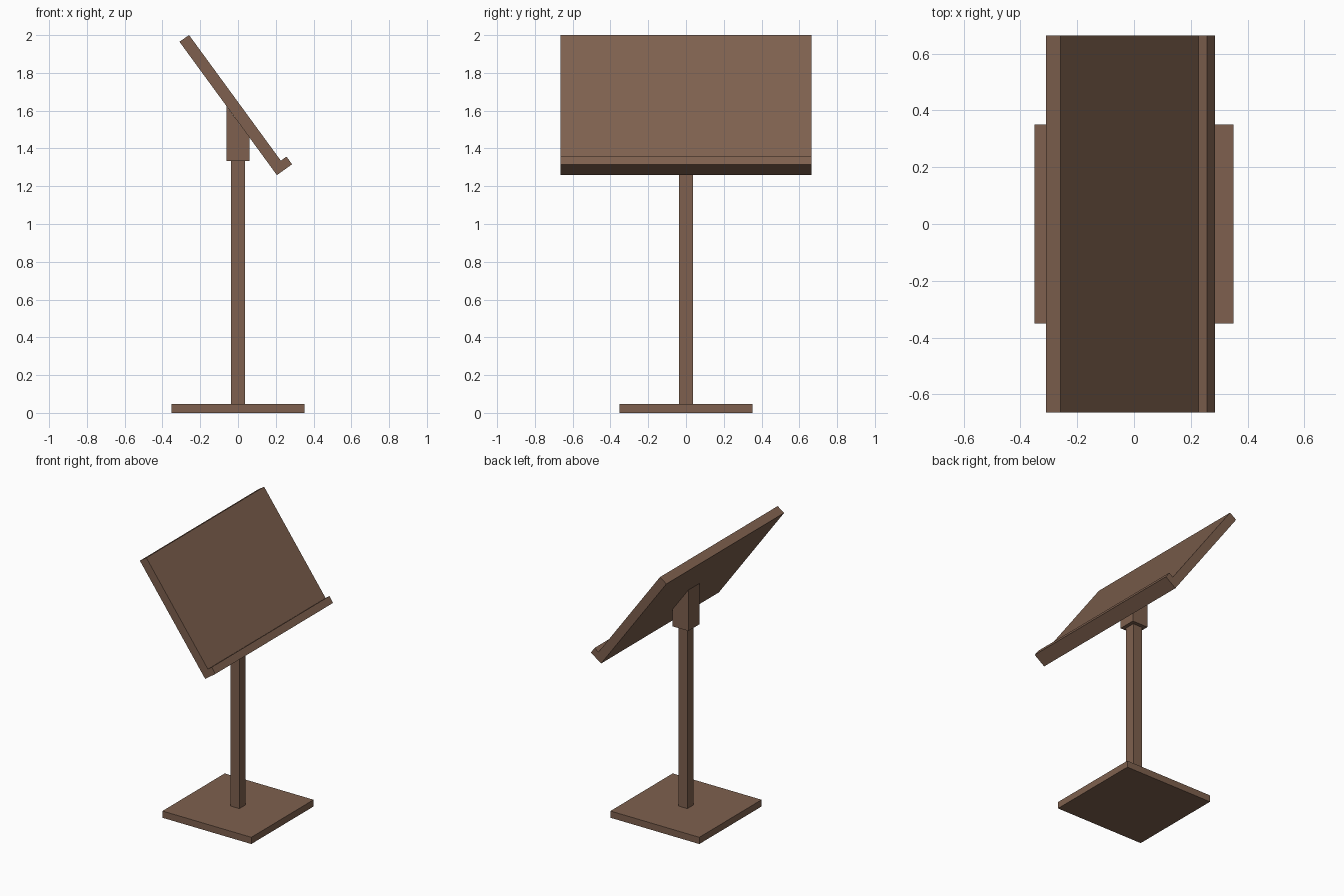
import bpy

if "Cube" in bpy.data.objects:
    bpy.data.objects.remove(bpy.data.objects["Cube"])

wood = bpy.data.materials.new("brown wood")
wood.diffuse_color = (0.21, 0.118, 0.077, 1)
wood.use_nodes = True
wood.node_tree.nodes["Principled BSDF"].inputs["Base Color"].default_value = wood.diffuse_color


def extrude_profile(name, pts, half_depth):
    """Prism from an x-z profile, extruded evenly along y."""
    n = len(pts)
    verts = [(x, s * half_depth, z) for s in (-1, 1) for x, z in pts]
    faces = [tuple(range(n)), tuple(reversed(range(n, 2 * n)))]
    faces += [(i, i + n, (i + 1) % n + n, (i + 1) % n) for i in range(n)]
    mesh = bpy.data.meshes.new(name)
    mesh.from_pydata(verts, [], faces)
    mesh.materials.append(wood)
    obj = bpy.data.objects.new(name, mesh)
    bpy.context.collection.objects.link(obj)
    return obj


def box(name, half, z0, z1):
    return extrude_profile(name, [(-half, z0), (half, z0), (half, z1), (-half, z1)], half)


# square foot and upright post
box("base_plate", 0.351, 0.0, 0.048)
box("post", 0.036, 0.048, 1.333)

# mounting block with a top cut to the board's slope
extrude_profile("mounting_block",
                [(-0.062, 1.333), (0.062, 1.333), (0.062, 1.456), (-0.062, 1.625)], 0.062)

# tilted reading board with a lip along its lower edge
extrude_profile("tilted_board",
                [(0.206, 1.259), (0.286, 1.316), (0.257, 1.357),
                 (0.227, 1.335), (-0.259, 2.0), (-0.31, 1.965)], 0.664)
